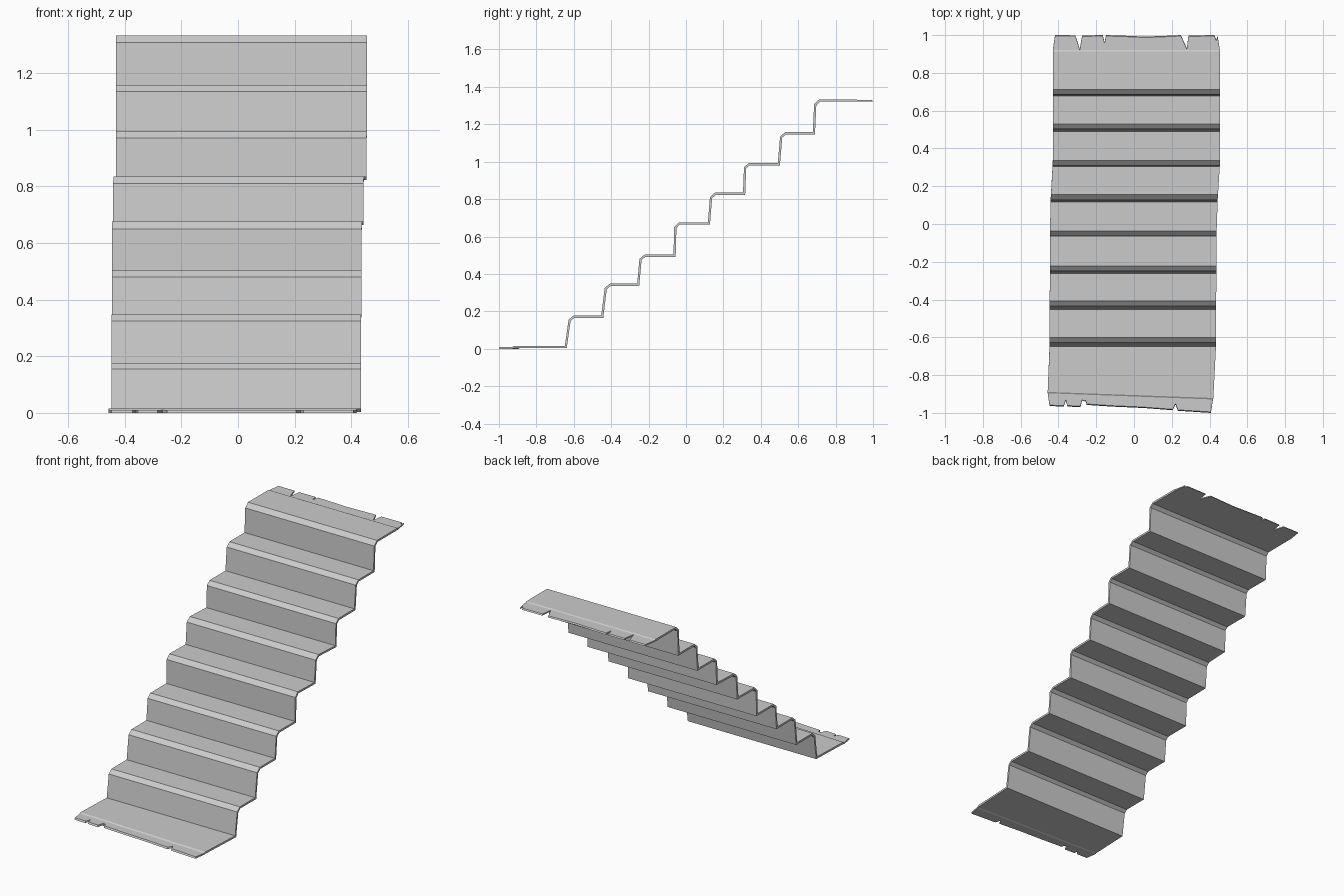
import bpy, bmesh
from mathutils import Vector

if "Cube" in bpy.data.objects:
    bpy.data.objects.remove(bpy.data.objects["Cube"])

THICK = 0.012

# Steps: riser foot y, riser head y, riser head z, nosing y, tread z
steps = [(-0.648, -0.628, 0.155, -0.602, 0.177), (-0.453, -0.435, 0.325, -0.407, 0.348),
         (-0.261, -0.249, 0.480, -0.222, 0.503), (-0.067, -0.063, 0.650, -0.038, 0.676),
         (0.117, 0.128, 0.810, 0.155, 0.835), (0.305, 0.310, 0.970, 0.335, 0.993),
         (0.491, 0.503, 1.135, 0.530, 1.158), (0.678, 0.685, 1.308, 0.712, 1.333)]
# Side edges: y, left x, right x
sides = [(-0.905, -0.457, 0.420), (-0.648, -0.447, 0.434), (-0.05, -0.445, 0.437),
         (0.13, -0.441, 0.443), (0.32, -0.430, 0.455), (0.91, -0.430, 0.455)]


def edge_x(y):
    y = min(max(y, sides[0][0]), sides[-1][0])
    for a, b in zip(sides, sides[1:]):
        if y <= b[0]:
            t = (y - a[0]) / (b[0] - a[0])
            return a[1] + t * (b[1] - a[1]), a[2] + t * (b[2] - a[2])


def offset(pts, d):
    """Mitred offset of the stair profile towards its underside."""
    out = []
    for i, p in enumerate(pts):
        dirs = []
        if i > 0:
            dirs.append((p - pts[i - 1]).normalized())
        if i < len(pts) - 1:
            dirs.append((pts[i + 1] - p).normalized())
        n = [Vector((v.y, -v.x)) for v in dirs]
        m = sum(n, Vector((0, 0))).normalized()
        out.append(p + m * d / m.dot(n[0]))
    return out


def finish(name, bm):
    bmesh.ops.recalc_face_normals(bm, faces=bm.faces)
    me = bpy.data.meshes.new(name)
    bm.to_mesh(me)
    bm.free()
    ob = bpy.data.objects.new(name, me)
    bpy.context.collection.objects.link(ob)


# Folded stair sheet
prof = [Vector((-0.905, 0.015))]
z = 0.015
for foot, head, hz, nose, tz in steps:
    prof += [Vector((foot, z)), Vector((head, hz)), Vector((nose, tz))]
    z = tz
prof.append(Vector((0.912, z)))
under = offset(prof, THICK)

bm = bmesh.new()
rows = []
for i, (t, u) in enumerate(zip(prof, under)):
    xl, xr = edge_x(t.x)
    k = 0.016 if i == 0 else 0.0      # the lower crease runs slightly askew
    rows.append([bm.verts.new(c) for c in ((xl, t.x + k, t.y), (xr, t.x - k, t.y),
                                           (xr, u.x - k, u.y), (xl, u.x + k, u.y))])
for a, b in zip(rows, rows[1:]):
    for j in range(4):
        k = (j + 1) % 4
        bm.faces.new((a[j], a[k], b[k], b[j]))
finish("stair_sheet", bm)


def torn_lip(name, inner, crease, torn, z_in, z_top, z_bot, z_in_bot, slant):
    """Thin ragged flap: inner edge, sloping crease strip, torn outline."""
    bm = bmesh.new()
    V = lambda x, y, z: bm.verts.new((x, y, z))
    it = [V(x, y, z_in) for x, y in inner]
    ct = [V(x, y, z_top) for x, y in crease]
    ib = [V(x, y, z_in_bot) for x, y in inner]
    cb = [V(x, y, z_bot) for x, y in crease]
    top = [V(x, y - slant, z_top) for x, y in torn]
    bot = [V(x, y, z_bot) for x, y in torn]
    bm.faces.new((it[0], it[1], ct[1], ct[0]))
    bm.faces.new((ib[0], ib[1], cb[1], cb[0]))
    for k in (0, 1):
        bm.faces.new((it[k], ct[k], cb[k], ib[k]))
    ring_t = [ct[0]] + top + [ct[1]]
    ring_b = [cb[0]] + bot + [cb[1]]
    for i in range(len(ring_t) - 1):
        bm.faces.new((ring_t[i], ring_t[i + 1], ring_b[i + 1], ring_b[i]))
    bm.faces.new(ring_t)
    bm.faces.new(ring_b)
    finish(name, bm)


# Torn lip at the foot
torn_lip("lower_lip", [(-0.457, -0.889), (0.420, -0.921)], [(-0.457, -0.896), (0.418, -0.929)],
         [(-0.447, -0.964), (-0.372, -0.966), (-0.361, -0.935), (-0.353, -0.966),
          (-0.284, -0.970), (-0.266, -0.903), (-0.250, -0.958), (-0.11, -0.967),
          (0.05, -0.974), (0.205, -0.986), (0.220, -0.955), (0.232, -0.989),
          (0.407, -1.0)], 0.015, 0.010, 0.0, 0.003, -0.005)

# Torn lip at the head
torn_lip("upper_lip", [(-0.430, 0.912), (0.455, 0.912)], [(-0.430, 0.920), (0.455, 0.920)],
         [(-0.418, 1.0), (-0.310, 0.999), (-0.287, 0.926), (-0.275, 0.998),
          (-0.165, 1.0), (-0.156, 0.960), (-0.148, 1.0), (-0.05, 0.997), (0.06, 0.992),
          (0.16, 0.996), (0.248, 1.0), (0.280, 0.930), (0.288, 0.998), (0.425, 1.0),
          (0.436, 0.975), (0.442, 0.998)], 1.333, 1.329, 1.321, 1.321, 0.005)
